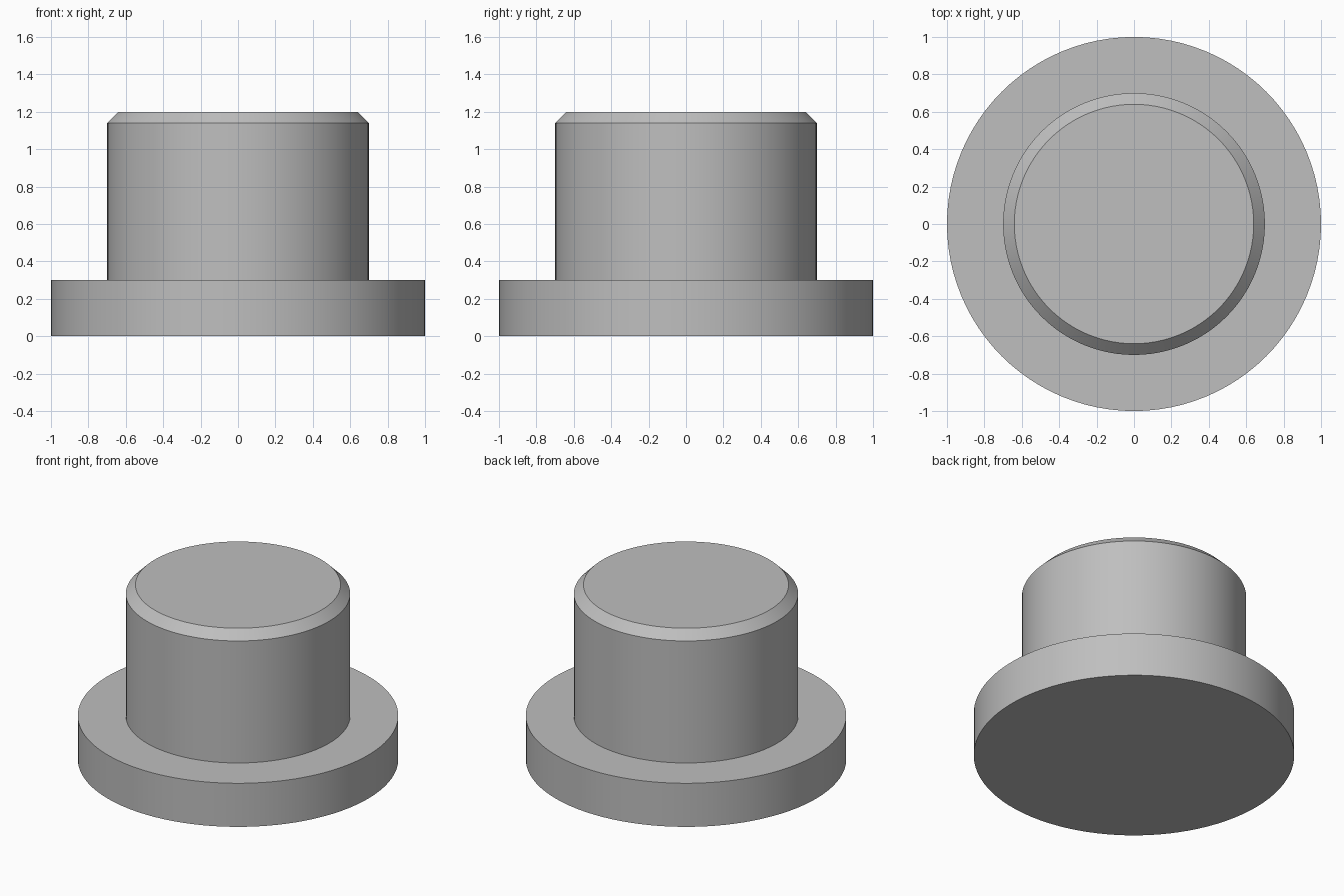
import bpy
import bmesh
from math import radians, tau
from mathutils import Matrix

cube = bpy.data.objects.get("Cube")
if cube:
    bpy.data.objects.remove(cube, do_unlink=True)

SEGMENTS = 96

# Plain grey material
grey = bpy.data.materials.new("plain_grey")
grey.use_nodes = True
colour = (0.52, 0.52, 0.52, 1.0)
grey.diffuse_color = colour
grey.node_tree.nodes["Principled BSDF"].inputs["Base Color"].default_value = colour


def lathe(name, profile):
    """Spin a (radius, height) profile around z and cap both ends."""
    bm = bmesh.new()
    rings = []
    for radius, height in profile:
        ring = bmesh.ops.create_circle(
            bm, segments=SEGMENTS, radius=radius,
            matrix=Matrix.Translation((0, 0, height)))["verts"]
        rings.append(ring)
    for low, high in zip(rings, rings[1:]):
        for i in range(SEGMENTS):
            j = (i + 1) % SEGMENTS
            bm.faces.new((low[i], low[j], high[j], high[i]))
    bm.faces.new(rings[0])
    bm.faces.new(rings[-1])
    bmesh.ops.recalc_face_normals(bm, faces=bm.faces)
    mesh = bpy.data.meshes.new(name)
    bm.to_mesh(mesh)
    bm.free()
    mesh.materials.append(grey)
    obj = bpy.data.objects.new(name, mesh)
    bpy.context.collection.objects.link(obj)
    bpy.ops.object.select_all(action='DESELECT')
    obj.select_set(True)
    bpy.context.view_layer.objects.active = obj
    bpy.ops.object.shade_smooth_by_angle(angle=radians(30))
    return obj


# Wide flange, shoulder, post and chamfered top in one solid
lathe("flanged_bushing", [
    (1.0, 0.0), (1.0, 0.3),
    (0.7, 0.3), (0.7, 1.14),
    (0.64, 1.2),
])
